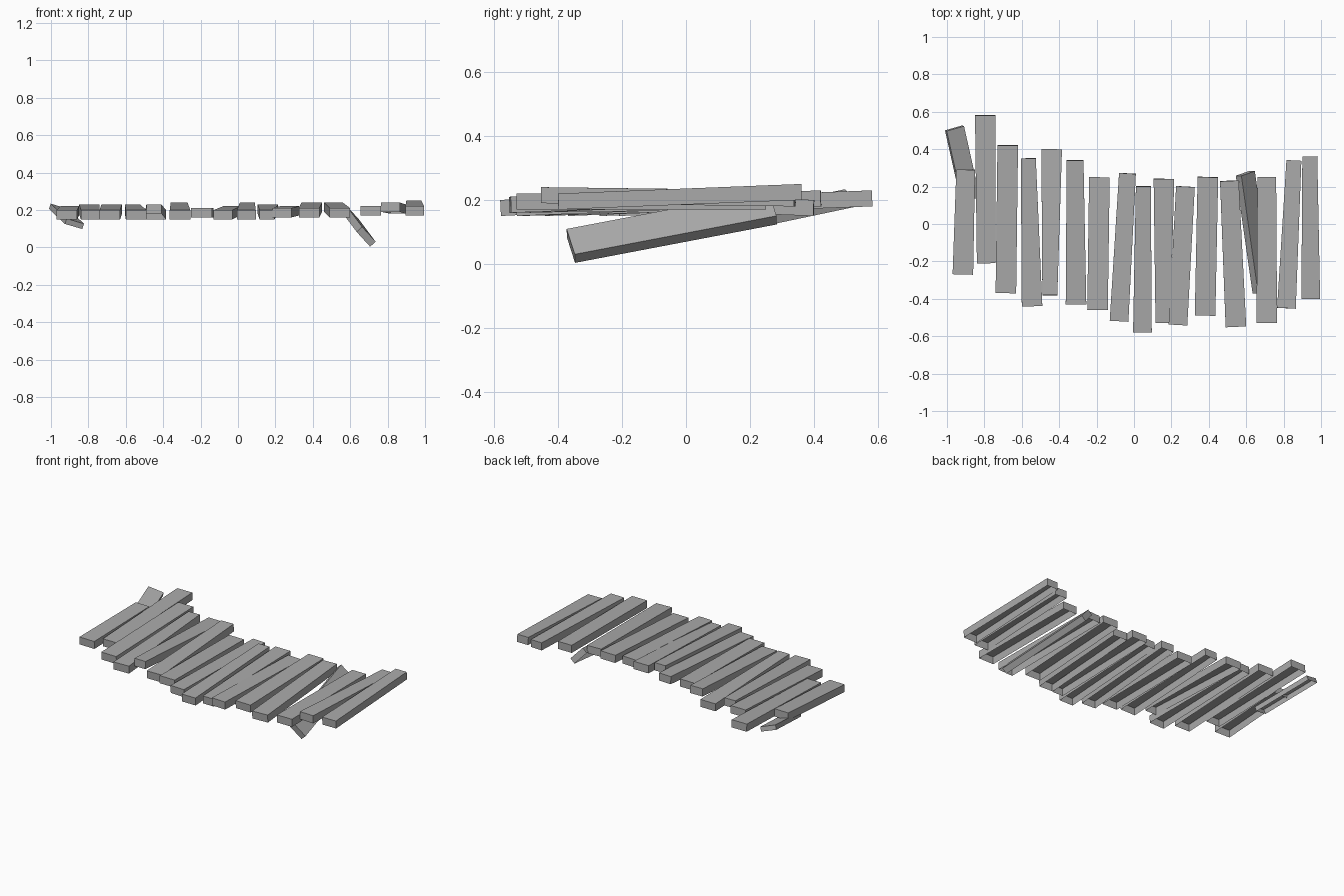
import bpy
import bmesh
from math import radians
from mathutils import Matrix, Vector

cube = bpy.data.objects.get("Cube")
if cube:
    bpy.data.objects.remove(cube, do_unlink=True)

# Single weathered grey for all planks
grey = bpy.data.materials.new("weathered_grey")
grey.use_nodes = True
colour = (0.40, 0.40, 0.40, 1)
grey.diffuse_color = colour
shader = next(n for n in grey.node_tree.nodes if n.type == "BSDF_PRINCIPLED")
shader.inputs["Base Color"].default_value = colour


def plank(name, front, back, front_width, back_width, thickness=0.05, roll=0):
    """Tapered board, hollow below, set by the centres of its top face's two ends."""
    front, back = Vector(front), Vector(back)
    axis = (back - front).normalized()
    side = axis.cross(Vector((0, 0, 1))).normalized()
    side = Matrix.Rotation(radians(roll), 3, axis) @ side
    down = axis.cross(side).normalized() * thickness
    if down.z > 0:
        down.negate()

    bm = bmesh.new()
    top = [bm.verts.new(p) for p in (
        front - side * front_width / 2, front + side * front_width / 2,
        back + side * back_width / 2, back - side * back_width / 2)]
    roof = bm.faces.new(top)
    # Pull the rim of the top face down into four walls
    walls = bmesh.ops.extrude_edge_only(bm, edges=list(roof.edges))
    rim = [g for g in walls["geom"] if isinstance(g, bmesh.types.BMVert)]
    bmesh.ops.translate(bm, verts=rim, vec=down)
    bmesh.ops.recalc_face_normals(bm, faces=bm.faces)
    roof.normal_update()
    if roof.normal.dot(down) > 0:
        bmesh.ops.reverse_faces(bm, faces=bm.faces)

    mesh = bpy.data.meshes.new(name)
    bm.to_mesh(mesh)
    bm.free()
    mesh.materials.append(grey)
    board = bpy.data.objects.new(name, mesh)
    bpy.context.collection.objects.link(board)
    return board


# Deck boards from right to left: front end, back end, front and back width
deck = [
    ((-.915, -.27, .2), (-.90, .29, .22), .11, .10),
    ((-.79, -.21, .2), (-.795, .58, .23), .10, .11),
    ((-.685, -.37, .2), (-.675, .42, .23), .11, .11),
    ((-.545, -.44, .2), (-.565, .35, .23), .11, .08),
    ((-.45, -.38, .23), (-.44, .40, .2), .08, .11),
    ((-.31, -.43, .2), (-.315, .34, .24), .11, .09),
    ((-.195, -.46, .21), (-.185, .25, .21), .11, .11),
    ((-.08, -.52, .2), (-.035, .27, .22), .10, .09),
    ((.045, -.58, .2), (.05, .20, .24), .10, .08),
    ((.155, -.53, .2), (.16, .24, .23), .08, .11),
    ((.235, -.54, .21), (.275, .20, .22), .10, .10),
    ((.38, -.49, .21), (.395, .25, .24), .11, .11),
    ((.545, -.55, .21), (.51, .23, .24), .11, .10),
    ((.71, -.53, .22), (.71, .25, .22), .11, .10),
    ((.815, -.45, .24), (.855, .34, .23), .10, .08),
    ((.945, -.40, .22), (.94, .36, .25), .10, .08),
]
for index, board in enumerate(deck):
    plank(f"deck_plank_{index}", *board)

# Boards that have broken loose and dropped below the deck
plank("fallen_plank", (.70, -.36, .07), (.61, .27, .19), .11, .11, .04, roll=47)
plank("broken_stub", (-.87, .13, .14), (-.955, .51, .22), .10, .10, .03, roll=16)
